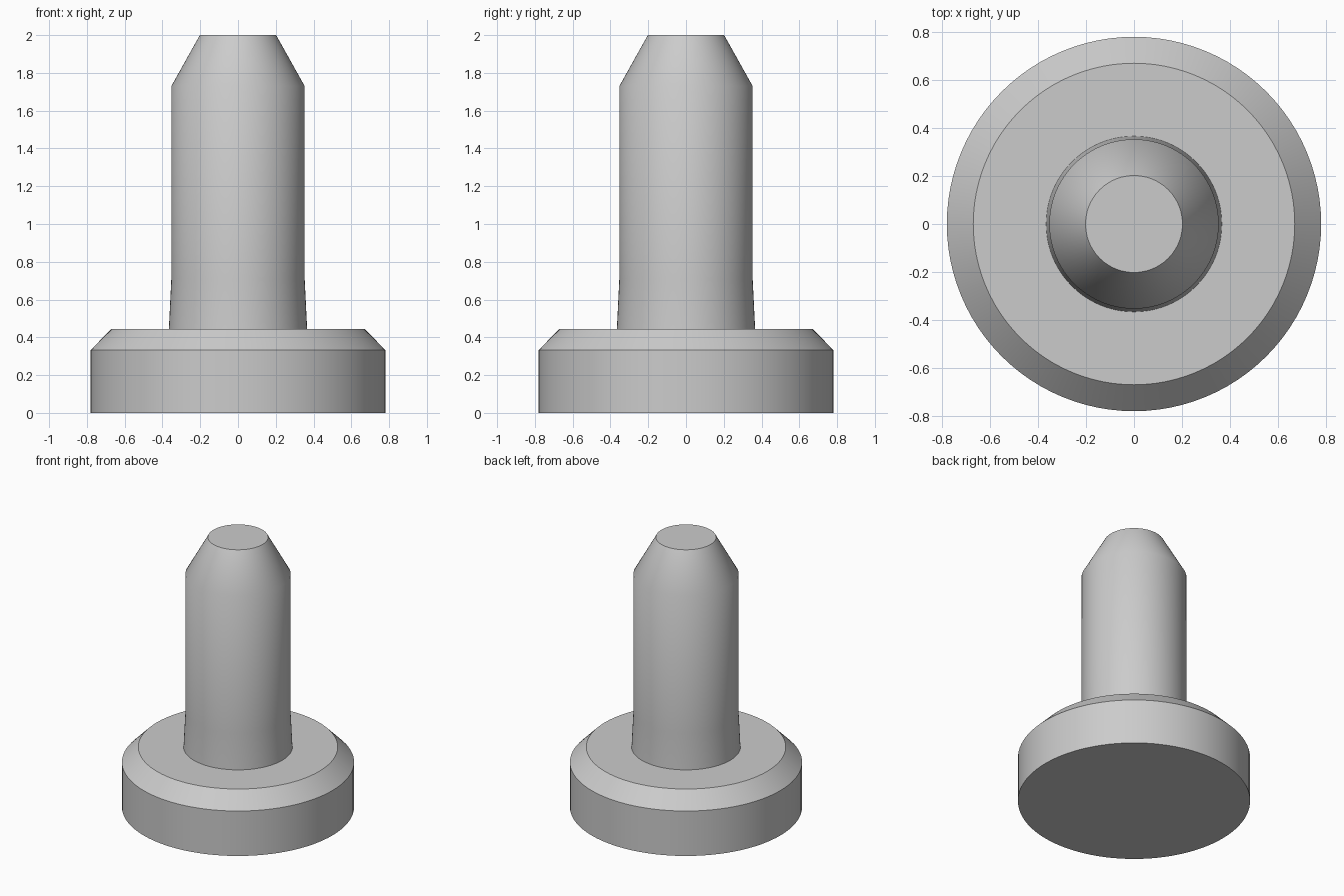
import bpy, bmesh, math

if "Cube" in bpy.data.objects:
    bpy.data.objects.remove(bpy.data.objects["Cube"])

SEGMENTS = 96

grey = bpy.data.materials.new("plain grey")
grey.diffuse_color = (0.6, 0.6, 0.6, 1)
grey.use_nodes = True
grey.node_tree.nodes["Principled BSDF"].inputs["Base Color"].default_value = grey.diffuse_color


def lathe(name, profile):
    """Closed solid of revolution from (radius, height) points, bottom to top."""
    bm = bmesh.new()
    rings = [[bm.verts.new((r * math.cos(2 * math.pi * i / SEGMENTS),
                            r * math.sin(2 * math.pi * i / SEGMENTS), z))
              for i in range(SEGMENTS)] for r, z in profile]
    for low, high in zip(rings, rings[1:]):
        for i in range(SEGMENTS):
            j = (i + 1) % SEGMENTS
            bm.faces.new((low[i], low[j], high[j], high[i]))
    bm.faces.new(rings[0][::-1])
    bm.faces.new(rings[-1])
    mesh = bpy.data.meshes.new(name)
    bm.to_mesh(mesh)
    bm.free()
    mesh.materials.append(grey)
    obj = bpy.data.objects.new(name, mesh)
    bpy.context.collection.objects.link(obj)
    bpy.ops.object.select_all(action='DESELECT')
    obj.select_set(True)
    bpy.context.view_layer.objects.active = obj
    bpy.ops.object.shade_smooth_by_angle(angle=math.radians(32))
    return obj


# One turned piece: chamfered base disc, flared pin foot, straight pin, tapered tip
lathe("pin_with_base", [
    (0.78, 0.0), (0.78, 0.333), (0.67, 0.445),
    (0.366, 0.445), (0.353, 0.71),
    (0.353, 1.73), (0.202, 2.0),
])
